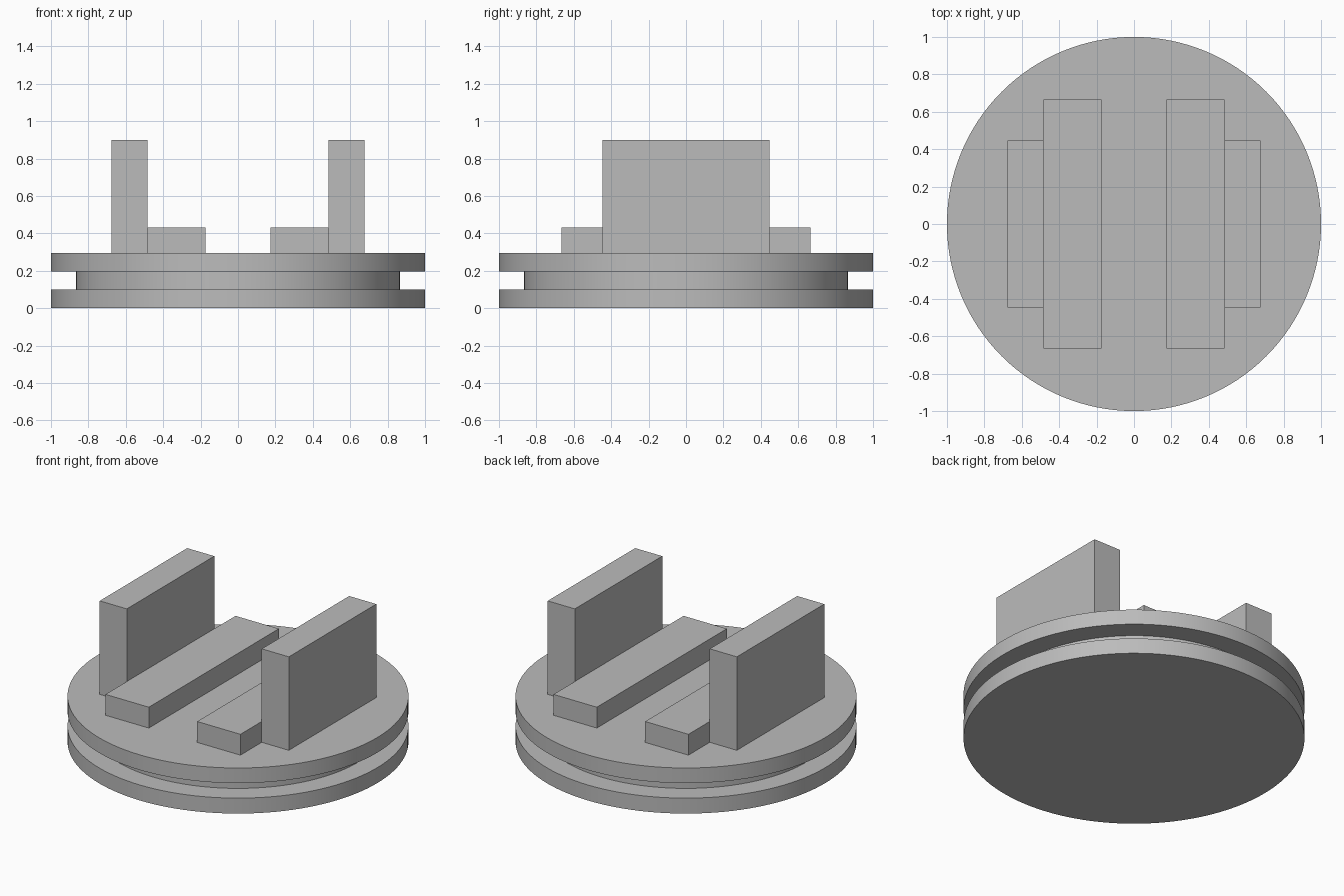
import bpy
import bmesh
import math

cube = bpy.data.objects.get("Cube")
if cube:
    bpy.data.objects.remove(cube, do_unlink=True)

GREY = (0.5, 0.5, 0.5, 1)
grey = bpy.data.materials.new("plain grey")
grey.use_nodes = True
grey.diffuse_color = GREY
grey.node_tree.nodes["Principled BSDF"].inputs["Base Color"].default_value = GREY


def add_object(name, bm):
    bmesh.ops.recalc_face_normals(bm, faces=bm.faces)
    mesh = bpy.data.meshes.new(name)
    bm.to_mesh(mesh)
    bm.free()
    mesh.materials.append(grey)
    obj = bpy.data.objects.new(name, mesh)
    bpy.context.collection.objects.link(obj)
    return obj


def box(name, x, y, z):
    """Box from (low, high) ranges on each axis."""
    bm = bmesh.new()
    bmesh.ops.create_cube(bm, size=1)
    for v in bm.verts:
        v.co = [r[0] if c < 0 else r[1] for c, r in zip(v.co, (x, y, z))]
    return add_object(name, bm)


# Grooved round base, swept from a half profile of (radius, height)
RIM, GROOVE, TOP = 1.0, 0.865, 0.295
profile = [(0, 0), (RIM, 0), (RIM, 0.1), (GROOVE, 0.1),
           (GROOVE, 0.197), (RIM, 0.197), (RIM, TOP), (0, TOP)]
bm = bmesh.new()
verts = [bm.verts.new((r, 0, z)) for r, z in profile]
edges = [bm.edges.new(pair) for pair in zip(verts, verts[1:])]
bmesh.ops.spin(bm, geom=verts + edges, cent=(0, 0, 0), axis=(0, 0, 1),
               angle=math.tau, steps=128)
bmesh.ops.remove_doubles(bm, verts=bm.verts, dist=0.0001)
base = add_object("grooved_base", bm)
bpy.context.view_layer.objects.active = base
base.select_set(True)
bpy.ops.object.shade_smooth_by_angle(angle=math.radians(30))

# Low rail and tall upright plate on each side
for side, s in (("left", 1), ("right", -1)):
    def span(a, b):
        return sorted((s * a, s * b))
    box(side + "_rail", span(0.173, 0.483), (-0.665, 0.665), (TOP, 0.43))
    box(side + "_upright", span(0.483, 0.677), (-0.447, 0.447), (TOP, 0.9))
